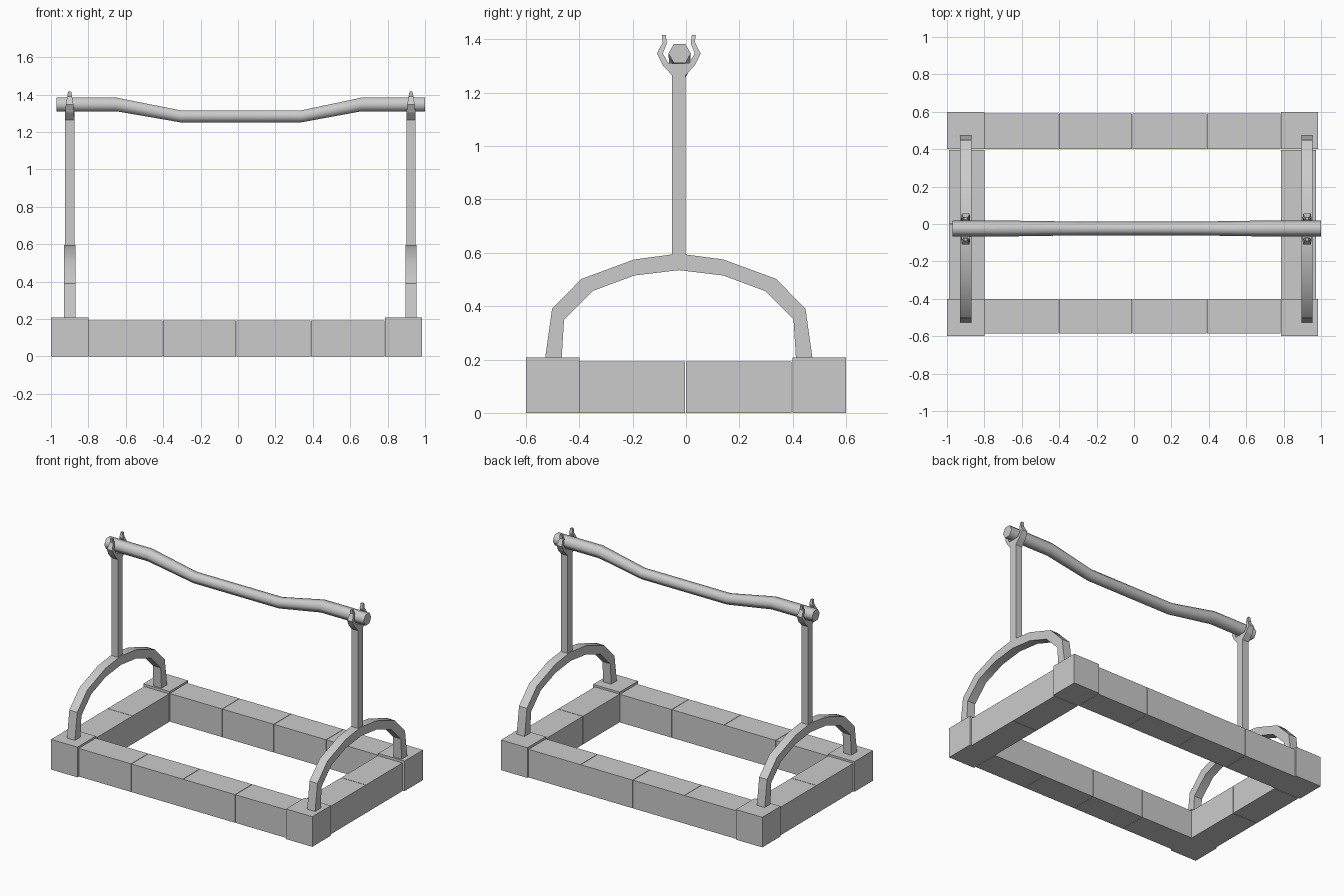
import bpy, bmesh, math
from mathutils import Vector

cube = bpy.data.objects.get("Cube")
if cube:
    bpy.data.objects.remove(cube, do_unlink=True)

grey = bpy.data.materials.new("plain grey")
grey.use_nodes = True
GREY = (0.6, 0.6, 0.6, 1)
grey.diffuse_color = GREY
grey.node_tree.nodes["Principled BSDF"].inputs["Base Color"].default_value = GREY

MID_Y = -0.027          # plane of the spit
SUPPORT_X = {"right": -0.9, "left": 0.925}


def finish(name, bm, smooth_angle=None):
    bmesh.ops.recalc_face_normals(bm, faces=bm.faces)
    mesh = bpy.data.meshes.new(name)
    bm.to_mesh(mesh)
    bm.free()
    mesh.materials.append(grey)
    obj = bpy.data.objects.new(name, mesh)
    bpy.context.collection.objects.link(obj)
    if smooth_angle:
        bpy.ops.object.select_all(action='DESELECT')
        obj.select_set(True)
        bpy.context.view_layer.objects.active = obj
        bpy.ops.object.shade_smooth_by_angle(angle=math.radians(smooth_angle))
    return obj


def box(name, low, high):
    bm = bmesh.new()
    bmesh.ops.create_cube(bm, size=1)
    low, high = Vector(low), Vector(high)
    for v in bm.verts:
        v.co = (low + high) / 2 + v.co * (high - low)
    return finish(name, bm)


def loft(name, rings, smooth_angle=None):
    """Join equal rings of points into a closed tube."""
    bm = bmesh.new()
    loops = [[bm.verts.new(p) for p in ring] for ring in rings]
    n = len(loops[0])
    for a, b in zip(loops, loops[1:]):
        for i in range(n):
            j = (i + 1) % n
            bm.faces.new((a[i], a[j], b[j], b[i]))
    bm.faces.new(loops[0])
    bm.faces.new(loops[-1])
    return finish(name, bm, smooth_angle)


def strip(name, x, stations, smooth_angle=None):
    """Flat bar in the yz plane: outer point, inner point, half width."""
    rings = [[(x - w, *o), (x + w, *o), (x + w, *i), (x - w, *i)]
             for o, i, w in stations]
    return loft(name, rings, smooth_angle)


# Corner stones
for side, x in (("right", -1.0), ("left", 0.785)):
    for end, y in (("front", -0.6), ("back", 0.4)):
        box(f"{end}_{side}_corner_stone", (x, y, 0), (x + 0.2, y + 0.2, 0.207))

# Wall stones between the corners
seams = (-0.8, -0.4, -0.007, 0.39, 0.785)
for end, y0, y1 in (("front", -0.585, -0.4), ("back", 0.402, 0.59)):
    for k, (a, b) in enumerate(zip(seams, seams[1:])):
        box(f"{end}_wall_stone_{k + 1}", (a, y0, 0), (b - 0.003, y1, 0.193))
for side, x0, x1 in (("right", -0.99, -0.8), ("left", 0.785, 0.973)):
    for k, (a, b) in enumerate(((-0.4, -0.003), (0, 0.395))):
        box(f"{side}_wall_stone_{k + 1}", (x0, a, 0), (x1, b, 0.193))

# Half of the arch and one fork prong: distance from the middle, height
arch = [((0.503, 0.19), (0.44, 0.19)), ((0.475, 0.39), (0.43, 0.35)),
        ((0.365, 0.502), (0.323, 0.457)), ((0.167, 0.575), (0.167, 0.515)),
        ((0, 0.597), (0, 0.535))]
prong = [((0.025, 1.265), (0.0, 1.308), 0.025), ((0.06, 1.303), (0.04, 1.312), 0.024),
         ((0.082, 1.347), (0.06, 1.347), 0.02), ((0.06, 1.389), (0.045, 1.385), 0.013),
         ((0.064, 1.417), (0.049, 1.417), 0.008)]


def place(point, sign):
    return (MID_Y + sign * point[0], point[1])


for side, x in SUPPORT_X.items():
    half_a = [(place(o, -1), place(i, -1), 0.03) for o, i in arch]
    half_b = [(place(o, 1), place(i, 1), 0.03) for o, i in arch[-2::-1]]
    strip(f"{side}_arch", x, half_a + half_b, 35)
    box(f"{side}_post", (x - 0.025, MID_Y - 0.025, 0.57), (x + 0.025, MID_Y + 0.025, 1.309))
    for end, sign in (("front", -1), ("back", 1)):
        strip(f"{side}_{end}_fork_prong", x,
              [(place(o, sign), place(i, sign), w) for o, i, w in prong])

# Dipped six-sided spit
path = [(-0.97, 1.347), (-0.65, 1.347), (-0.31, 1.284),
        (0.34, 1.284), (0.66, 1.347), (1.0, 1.347)]
rings = []
for x, z in path:
    r = 0.042 if z > 1.3 else 0.037
    rings.append([(x, MID_Y + 0.003 + r * math.cos(k * math.pi / 3),
                   z + r * math.sin(k * math.pi / 3)) for k in range(6)])
loft("spit_rod", rings, 65)
